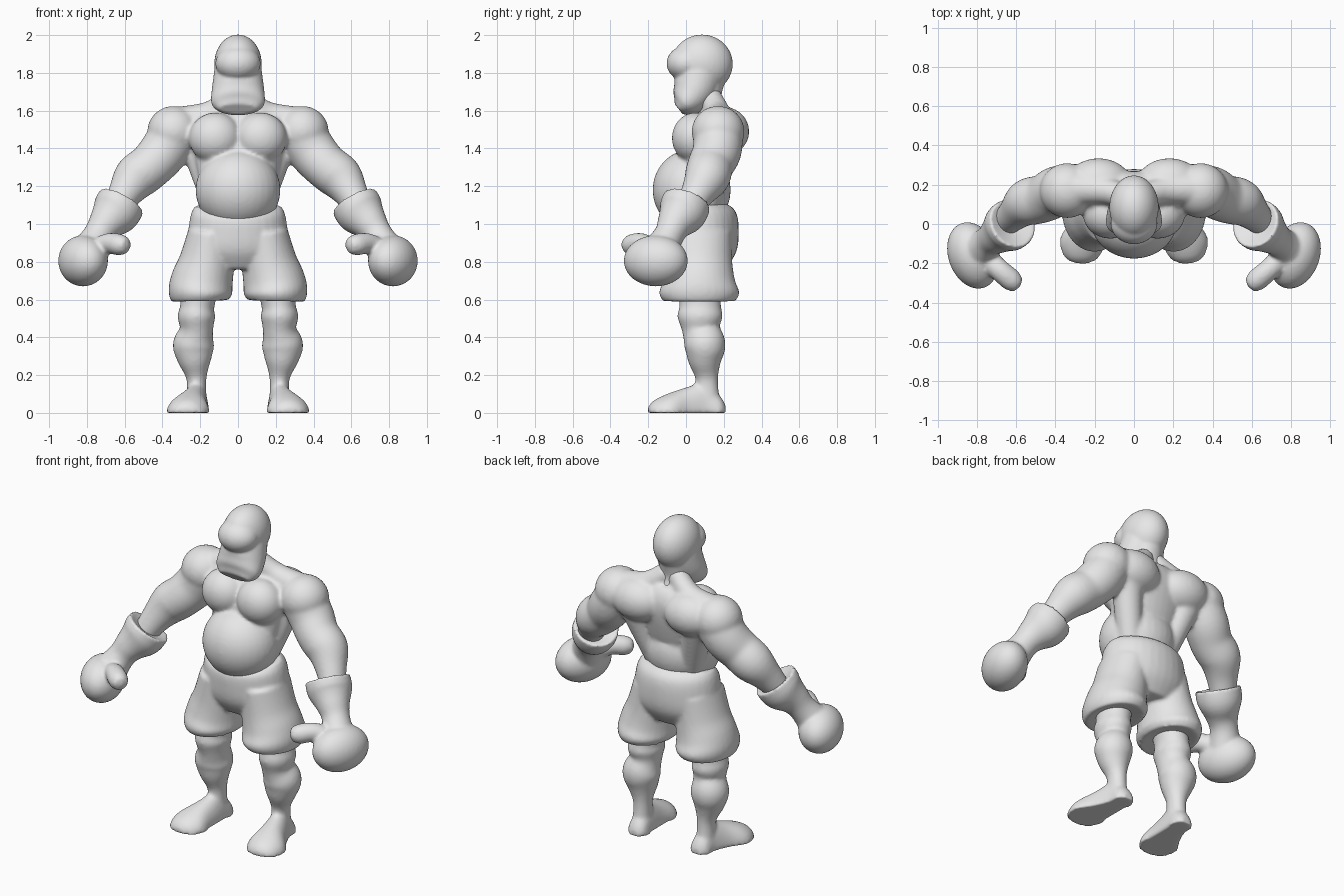
import bpy, bmesh, math
from mathutils import Vector, Matrix

if "Cube" in bpy.data.objects:
    bpy.data.objects.remove(bpy.data.objects["Cube"], do_unlink=True)

clay = bpy.data.materials.new("clay_grey")
clay.use_nodes = True
clay.diffuse_color = (0.8, 0.8, 0.8, 1)
clay.node_tree.nodes["Principled BSDF"].inputs["Base Color"].default_value = clay.diffuse_color

SIDES, STEPS = 32, 5
Y, Z = Vector((0, 1, 0)), Vector((0, 0, 1))


def spline(p0, p1, p2, p3, t):
    """Catmull-Rom blend of four rings."""
    return [b + 0.5 * t * (c - a + t * (2 * a - 5 * b + 4 * c - d + t * (3 * (b - c) + d - a)))
            for a, b, c, d in zip(p0, p1, p2, p3)]


def tube(bm, rings, reference=Y, start_bulge=0.0, end_bulge=0.0, floor=False):
    """Smooth limb through rings of (x, y, z, radius[, second radius])."""
    pts = [tuple(r) if len(r) == 5 else (*r, r[-1]) for r in rings]
    padded = [pts[0]] + pts + [pts[-1]]
    path = []
    for i in range(len(pts) - 1):
        path += [spline(*padded[i:i + 4], s / STEPS) for s in range(STEPS)]
    path.append(pts[-1])
    centres = [Vector(p[:3]) for p in path]
    loops = []
    tangents = []
    for i, p in enumerate(path):
        tangent = (centres[min(i + 1, len(path) - 1)] - centres[max(i - 1, 0)]).normalized()
        side = reference.cross(tangent).normalized()
        other = tangent.cross(side)
        tangents.append(tangent)
        loop = []
        for k in range(SIDES):
            a = math.tau * k / SIDES
            co = centres[i] + side * (p[3] * math.cos(a)) + other * (p[4] * math.sin(a))
            if floor:
                co.z = max(co.z, 0)
            loop.append(bm.verts.new(co))
        loops.append(loop)
    for a, b in zip(loops, loops[1:]):
        for k in range(SIDES):
            n = (k + 1) % SIDES
            bm.faces.new((a[k], a[n], b[n], b[k]))
    # Domed or dished end caps
    first = bm.verts.new(centres[0] - tangents[0] * start_bulge)
    last = bm.verts.new(centres[-1] + tangents[-1] * end_bulge)
    for k in range(SIDES):
        n = (k + 1) % SIDES
        bm.faces.new((first, loops[0][n], loops[0][k]))
        bm.faces.new((last, loops[-1][k], loops[-1][n]))


def ball(bm, centre, radii, turn=0.0):
    matrix = (Matrix.Translation(centre) @ Matrix.Rotation(math.radians(turn), 4, "Z")
              @ Matrix.Diagonal((*radii, 1)))
    bmesh.ops.create_uvsphere(bm, u_segments=32, v_segments=20, radius=1, matrix=matrix)


def finish(name, bm, voxel, smoothing):
    """Mirror the half, then fuse all its masses into one sculpted skin."""
    copy = bmesh.ops.duplicate(bm, geom=bm.verts[:] + bm.edges[:] + bm.faces[:])["geom"]
    for item in copy:
        if isinstance(item, bmesh.types.BMVert):
            item.co.x = -item.co.x
    bmesh.ops.reverse_faces(bm, faces=[f for f in copy if isinstance(f, bmesh.types.BMFace)])
    mesh = bpy.data.meshes.new(name)
    bm.to_mesh(mesh)
    bm.free()
    mesh.materials.append(clay)
    obj = bpy.data.objects.new(name, mesh)
    bpy.context.collection.objects.link(obj)
    fuse = obj.modifiers.new("fuse", "REMESH")
    fuse.mode = "VOXEL"
    fuse.voxel_size = voxel
    fuse.use_smooth_shade = True
    soften = obj.modifiers.new("soften", "SMOOTH")
    soften.factor = 0.5
    soften.iterations = smoothing


# Torso: trunk, belly, chest, shoulder blades, side muscles, neck slopes
body = bmesh.new()
tube(body, [(0, .06, .95, .2, .12), (0, .04, 1.1, .205, .12), (0, .06, 1.2, .2, .13),
            (0, .1, 1.35, .23, .14), (0, .14, 1.48, .25, .13), (0, .15, 1.56, .22, .11),
            (0, .15, 1.61, .15, .07)])
ball(body, (0, .03, 1.18), (.225, .207, .215))
ball(body, (.12, .05, 1.455), (.14, .125, .135))
ball(body, (.18, .2, 1.49), (.17, .135, .13))
tube(body, [(.22, .2, 1.46, .1, .09), (.18, .16, 1.3, .08), (.11, .1, 1.08, .07)])
tube(body, [(.03, .13, 1.67, .06), (.15, .17, 1.58, .07), (.33, .18, 1.53, .09)], Z)
ball(body, (.34, .17, 1.49), (.14, .14, .135))

# Arms: shoulder to wrist
tube(body, [(.32, .17, 1.5, .13), (.39, .165, 1.39, .13), (.46, .13, 1.31, .122),
            (.54, .11, 1.245, .12), (.6, .06, 1.16, .09), (.65, .01, 1.07, .07)])

# Lower legs: knee, calf, ankle
tube(body, [(.2, .07, .7, .11), (.215, .075, .57, .09, .11), (.22, .075, .51, .1, .12),
            (.22, .08, .44, .088, .1), (.235, .1, .36, .11), (.23, .1, .28, .09),
            (.22, .11, .18, .053, .06), (.22, .11, .06, .055, .07)])

# Feet: flat soles, turned out a little
tube(body, [(.215, .21, 0, .03, .04), (.215, .18, 0, .06, .09), (.22, .1, 0, .065, .16),
            (.24, 0, 0, .085, .135), (.265, -.1, 0, .115, .1), (.28, -.17, 0, .085, .065),
            (.285, -.2, 0, .04, .03)], Z, floor=True)
finish("body", body, 0.011, 8)

# Head: skull, overhanging brow, jaw and neck
head = bmesh.new()
ball(head, (0, .085, 1.847), (.126, .163, .156))
ball(head, (0, .005, 1.85), (.12, .108, .095))
tube(head, [(0, -.04, 1.61, .1, .035), (0, -.005, 1.64, .14, .085), (0, .04, 1.7, .14, .115),
            (0, .07, 1.78, .13, .122), (0, .09, 1.85, .12, .11)])
tube(head, [(0, .12, 1.8, .09, .1), (0, .12, 1.66, .085, .065), (0, .14, 1.57, .11, .07)])
finish("head", head, 0.009, 4)

# Shorts: hips and two flared legs with dished hems
shorts = bmesh.new()
tube(shorts, [(0, .07, 1.095, .228, .13), (0, .075, 1.05, .25, .19), (0, .08, .95, .265, .2),
              (0, .08, .85, .27, .185), (0, .08, .76, .2, .13)])
tube(shorts, [(.14, .07, .95, .125, .17), (.165, .07, .8, .147, .175), (.19, .07, .7, .165, .19),
              (.2, .07, .635, .168, .213), (.2, .07, .59, .15, .19)], end_bulge=-.03)
finish("shorts", shorts, 0.011, 6)

# Gloves: dished flared cuff, round fist, thumb
gloves = bmesh.new()
tube(gloves, [(.615, .005, 1.12, .13), (.65, -.02, 1.06, .128), (.7, -.06, 1, .095),
              (.74, -.09, .94, .08), (.79, -.14, .85, .1)], start_bulge=-.04)
ball(gloves, (.82, -.16, .805), (.125, .175, .135), -20)
tube(gloves, [(.77, -.16, .85, .06), (.69, -.23, .895, .055), (.625, -.285, .89, .056),
              (.59, -.31, .885, .04)], Z, end_bulge=.015)
finish("gloves", gloves, 0.01, 5)
